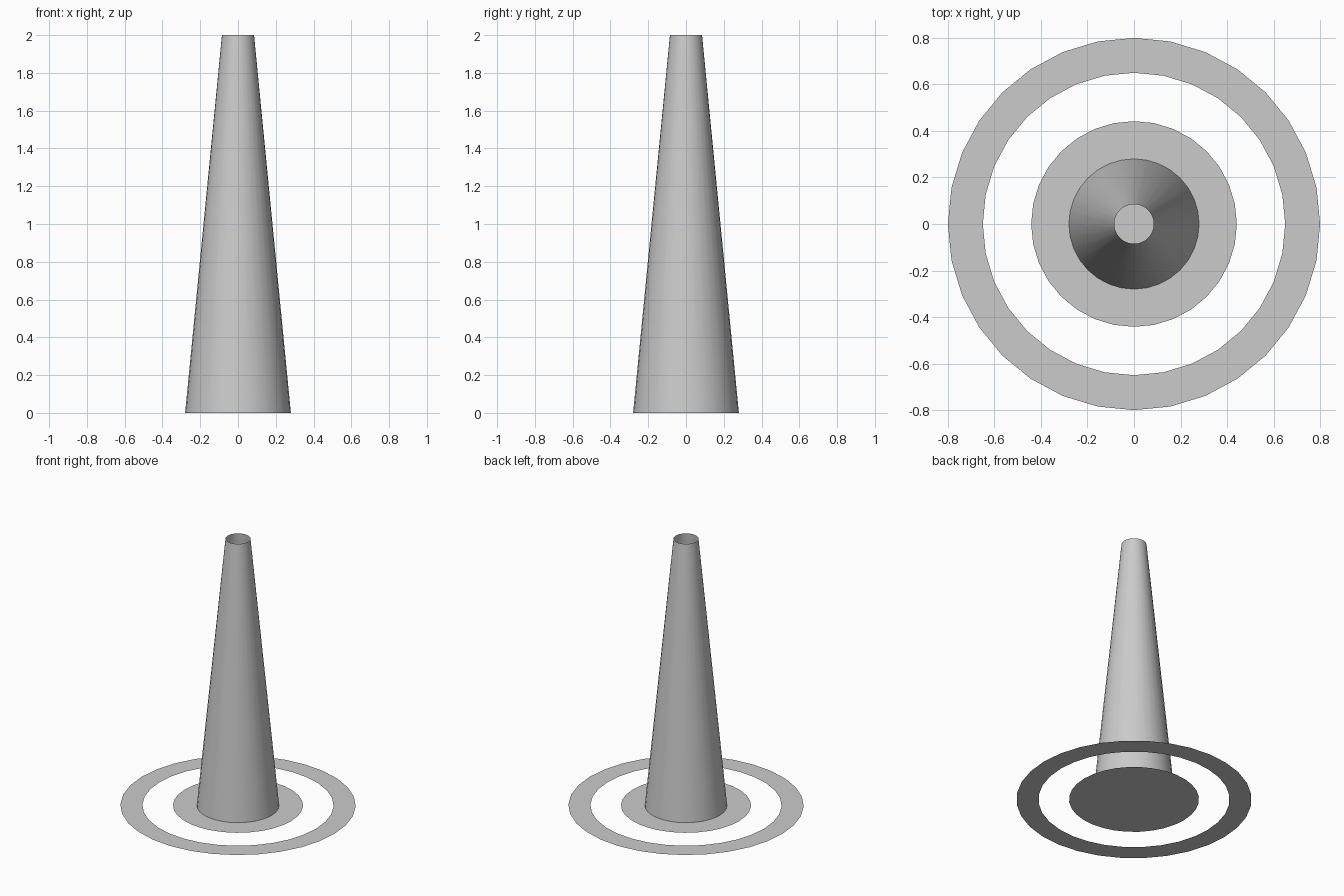
import bpy, bmesh
from math import cos, sin, pi

if "Cube" in bpy.data.objects:
    bpy.data.objects.remove(bpy.data.objects["Cube"])

SIDES = 32


def band(name, rings, smooth=False, fill=False):
    """Join circles given as (radius, z) into a surface; optionally fill the first circle."""
    bm = bmesh.new()
    loops = [[bm.verts.new((r * cos(2 * pi * i / SIDES), r * sin(2 * pi * i / SIDES), z))
              for i in range(SIDES)] for r, z in rings]
    for a, b in zip(loops, loops[1:]):
        for i in range(SIDES):
            j = (i + 1) % SIDES
            bm.faces.new((a[i], a[j], b[j], b[i])).smooth = smooth
    if fill:
        bm.faces.new(loops[0])
    mesh = bpy.data.meshes.new(name)
    bm.to_mesh(mesh)
    bm.free()
    obj = bpy.data.objects.new(name, mesh)
    bpy.context.collection.objects.link(obj)
    return obj


# Open tapered column
band("tapered_column", [(0.28, 0), (0.085, 2)], smooth=True)

# Flat disc under the column
band("base_disc", [(0.442, 0)], fill=True)

# Flat outer ring on the ground, facing up
band("outer_ring", [(0.80, 0), (0.65, 0)])
